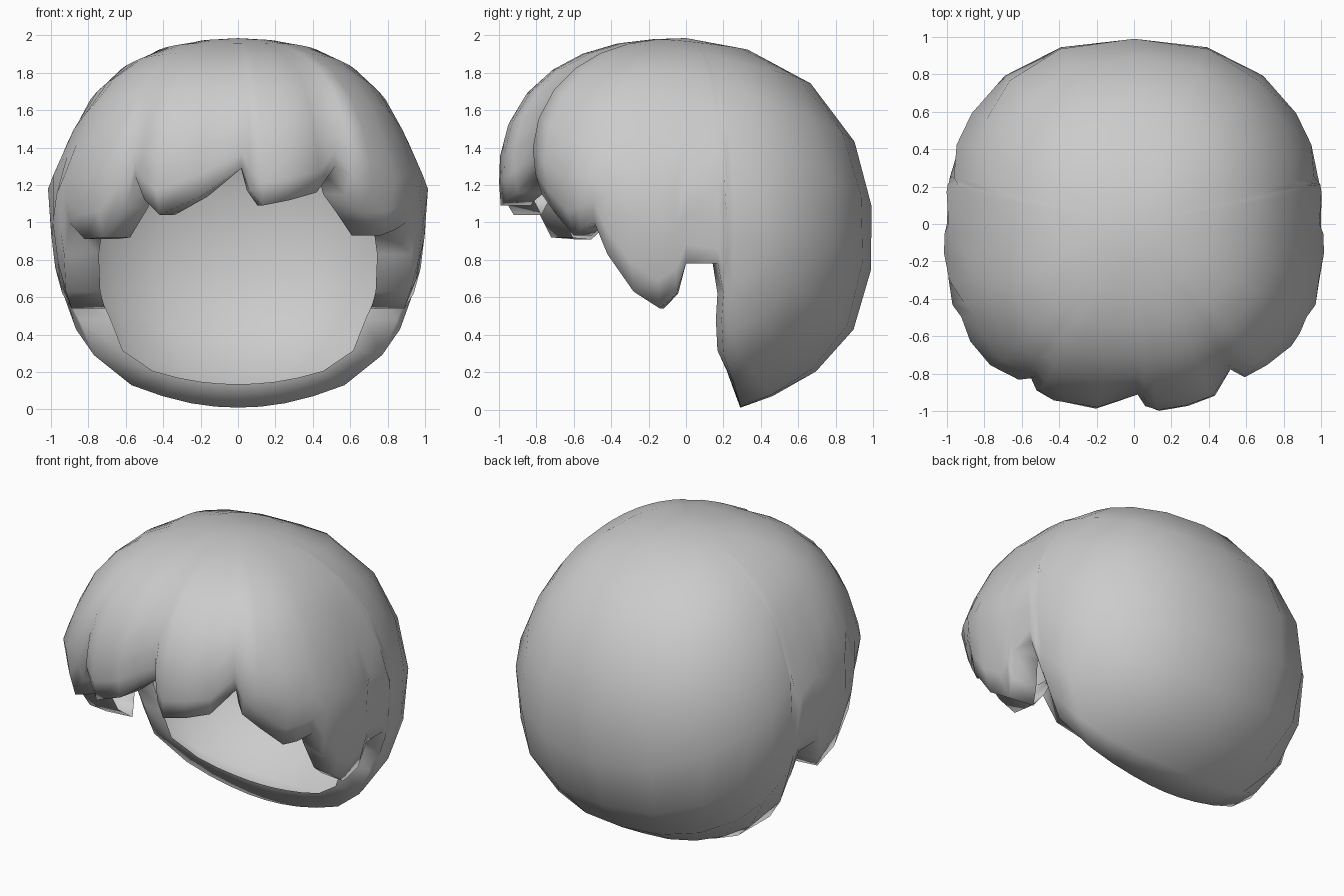
import bpy, bmesh, math
from mathutils import Vector

if "Cube" in bpy.data.objects:
    bpy.data.objects.remove(bpy.data.objects["Cube"])

CENTRE = Vector((0, 0, 1))
STEPS = (.12, .25, .38, .5, .62, .74, .85, .94, 1)   # crown to hem
POWER = 2.35                                         # slightly boxy ball

# Lower hem, from the nape round the right ear and across the fringe
nape = [(.12, .29, .015), (.25, .287, .033), (.4, .275, .07), (.57, .26, .13),
        (.77, .2, .29)]
ear = [(.85, .19, .48), (.93, .2, .62), (.97, .17, .78), (.97, 0, .78)]
sideburn = [(.94, -.05, .62), (.89, -.14, .54), (.92, -.28, .63),
            (.93, -.42, .83), (.9, -.49, 1.0)]
fringe = [(.84, -.56, .96), (.76, -.6, .93), (.66, -.7, 1.05), (.57, -.77, 1.15),
          (.52, -.76, 1.3), (.42, -.9, 1.16), (.28, -.96, 1.12), (.13, -.99, 1.09),
          (.06, -.95, 1.17), (.02, -.9, 1.29), (-.2, -.98, 1.14), (-.42, -.92, 1.04),
          (-.5, -.87, 1.12), (-.55, -.82, 1.25), (-.6, -.8, 1.08), (-.72, -.72, .92),
          (-.82, -.6, .91)]
notches = {(.52, -.76, 1.3), (.02, -.9, 1.29), (-.55, -.82, 1.25)}
right = nape + ear + sideburn
hem = [(0, .29, .01)] + right + fringe + [(-x, y, z) for x, y, z in reversed(right)]


def ball_radius(d):
    return sum(abs(c) ** POWER for c in d) ** (-1 / POWER) * (1 - .02 * abs(d.z))


def column(point):
    """Outer points from below the crown to the hem; locks curl in at their tips."""
    v = Vector(point) - CENTRE
    az, polar = math.atan2(v.y, v.x), math.atan2(math.hypot(v.x, v.y), v.z)
    base = math.radians(85 + 75 * ((1 + math.sin(az)) / 2) ** 2)
    lock = v.length / ball_radius(v.normalized())
    curl = 3 if point in notches else 10
    pts = []
    for t in STEPS[:-1]:
        a = t * (base + (polar - base) * t * t)
        d = Vector((math.sin(a) * math.cos(az), math.sin(a) * math.sin(az), math.cos(a)))
        puff = .07 * max(0, -d.y) * (.7 + .6 * abs(d.x)) * math.sin(math.pi * t ** 1.6)
        q = d * ball_radius(d) * (1 + (lock - 1) * t ** curl) * (1 + puff)
        if q.z > 0:                       # sides lean in towards the crown
            q.x *= 1 - .13 * q.z * max(0, 1 - q.z)
        q.x *= 1 + .045 * max(0, 1 - abs(q.z - .2) / .2)
        # the back sags a little and the front lifts
        q.z -= q.y * (.075 if q.y > 0 else .03) * max(0, min(1, (q.z + .95) / .5))
        pts.append(q)
    return pts + [v]


def rim_point(p):
    """Inner edge of the folded-in hem: level in front, raised at the nape."""
    drop = .87 + .13 * min(1, p[2] / .4)
    z = p[2] - 1
    return Vector((p[0] * .8, p[1] * .84, z * drop if z < 0 else z))


bm = bmesh.new()
crown = bm.verts.new(CENTRE + Vector((0, 0, .985)))
strips = [[bm.verts.new(CENTRE + q) for q in column(p) + [rim_point(p)]] for p in hem]

# Outer skin and folded-in rim in one run per pair of columns
for i, a in enumerate(strips):
    b = strips[(i + 1) % len(strips)]
    bm.faces.new((crown, a[0], b[0]))
    for j in range(len(a) - 1):
        bm.faces.new((a[j], a[j + 1], b[j + 1], b[j]))
bm.normal_update()
for f in bm.faces:
    f.smooth = True

mesh = bpy.data.meshes.new("hair_shell")
bm.to_mesh(mesh)
bm.free()
hair = bpy.data.objects.new("hair_shell", mesh)
bpy.context.collection.objects.link(hair)

grey = bpy.data.materials.new("hair_grey")
grey.diffuse_color = (.6, .6, .6, 1)
grey.use_nodes = True
grey.node_tree.nodes["Principled BSDF"].inputs["Base Color"].default_value = grey.diffuse_color
mesh.materials.append(grey)
